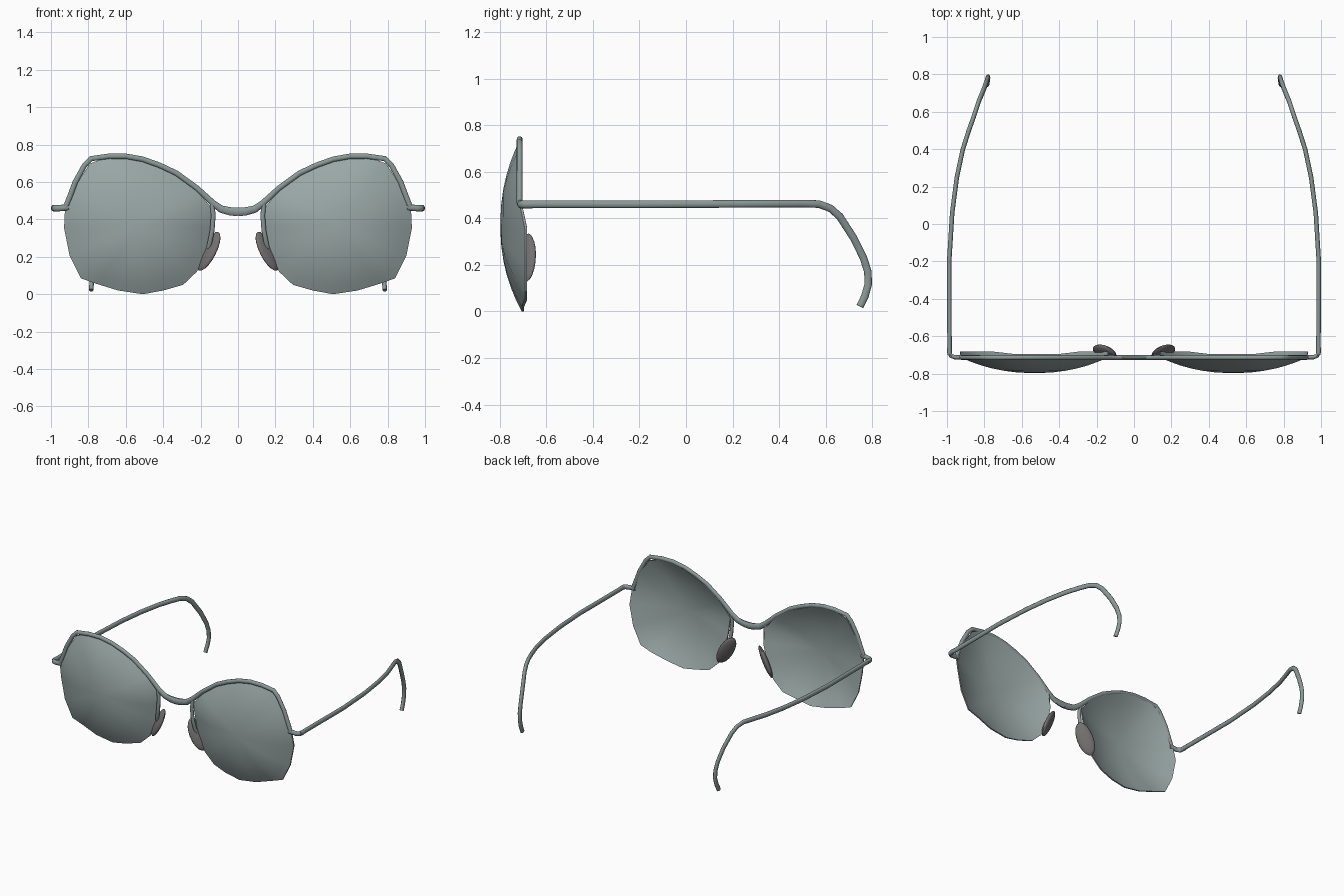
import bpy, bmesh, math
from mathutils import Vector, Matrix

if "Cube" in bpy.data.objects:
    bpy.data.objects.remove(bpy.data.objects["Cube"])


def material(name, rgb):
    m = bpy.data.materials.new(name)
    m.diffuse_color = (*rgb, 1)
    m.use_nodes = True
    m.node_tree.nodes["Principled BSDF"].inputs["Base Color"].default_value = m.diffuse_color
    return m


LENS = material("grey green lens", (0.32, 0.39, 0.38))
METAL = material("grey metal", (0.26, 0.32, 0.31))
PAD = material("dark pad", (0.17, 0.16, 0.16))


def finish(name, bm, mat, angle=50):
    """Make a smooth object mirrored across x = 0."""
    bmesh.ops.recalc_face_normals(bm, faces=bm.faces)
    me = bpy.data.meshes.new(name)
    bm.to_mesh(me)
    bm.free()
    me.materials.append(mat)
    me.shade_smooth()
    me.set_sharp_from_angle(angle=math.radians(angle))
    ob = bpy.data.objects.new(name, me)
    bpy.context.collection.objects.link(ob)
    mod = ob.modifiers.new("mirror", 'MIRROR')
    mod.use_clip = True
    mod.merge_threshold = 0.0005
    return ob


def loft(name, rings, mat, cap_start=True, angle=50):
    bm = bmesh.new()
    vs = [[bm.verts.new(p) for p in r] for r in rings]
    n = len(vs[0])
    for a, b in zip(vs, vs[1:]):
        for i in range(n):
            j = (i + 1) % n
            bm.faces.new((a[i], a[j], b[j], b[i]))
    if cap_start:
        bm.faces.new(vs[0])
    bm.faces.new(vs[-1])
    return finish(name, bm, mat, angle)


def tube(name, pts, ref, ra, rb, mat, cap_start=True, sides=10, swell=()):
    """Sweep an oval: ra is the half width along ref, rb across it."""
    pts = [Vector(p) for p in pts]
    rings = []
    for i, p in enumerate(pts):
        t = Vector((0, 0, 0))
        if i > 0:
            t += (p - pts[i - 1]).normalized()
        if i < len(pts) - 1:
            t += (pts[i + 1] - p).normalized()
        t.normalize()
        a = Vector(ref)
        a = (a - t * a.dot(t)).normalized()
        b = t.cross(a)
        k = swell[i] if i < len(swell) else 1
        rings.append([p + a * ra * math.cos(q) + b * rb * k * math.sin(q)
                      for q in (2 * math.pi * s / sides for s in range(sides))])
    return loft(name, rings, mat, cap_start)


# Domed lens: rings shrinking to the centre, front skin then back skin
outline = [(.93, .355), (.90, .205), (.84, .085), (.755, .055), (.64, .02), (.508, 0),
           (.40, .02), (.294, .05), (.22, .12), (.165, .25), (.14, .36), (.14, .46),
           (.22, .555), (.33, .638), (.51, .712), (.60, .73), (.69, .735), (.79, .70),
           (.865, .59), (.925, .46)]
cx, cz = .53, .37


def lens_ring(f, offset):
    ring = []
    for x, z in outline:
        edge = -.714 if z > .45 else (-.692 if z > .04 else -.705)
        y = edge + (-.797 - edge) * (1 - f ** 2.2) + offset
        ring.append((cx + (x - cx) * f, y, cz + (z - cz) * f))
    return ring


steps = [.08, .25, .42, .58, .73, .87, 1]
loft("lens", [lens_ring(f, 0) for f in steps]
     + [lens_ring(f, .01) for f in reversed(steps)], LENS, angle=40)

# Brow wire with the bridge
brow = [(0, .44), (.04, .443), (.09, .455), (.135, .488), (.22, .568), (.33, .648),
        (.42, .69), (.51, .722), (.60, .738), (.69, .738), (.785, .725), (.82, .69),
        (.87, .60), (.90, .52), (.922, .465)]
tube("brow_wire_and_bridge", [(x, -.714, z) for x, z in brow], (0, 1, 0),
     .013, .015, METAL, cap_start=False, swell=(1.6, 1.55, 1.4, 1.2))

# Hinge end piece turning from the front to the temple
tube("end_piece", [(.905, -.714, .465), (.96, -.712, .46), (.98, -.704, .46),
                   (.988, -.685, .46), (.988, -.66, .46)],
     (0, 0, 1), .017, .012, METAL)

# Temple arm with the curved ear hook
tube("temple_arm", [(.986, -.70, .46), (.988, -.2, .46), (.972, .06, .461),
                    (.947, .25, .462), (.915, .40, .463), (.883, .50, .463),
                    (.858, .57, .461), (.842, .62, .443), (.828, .66, .408),
                    (.803, .72, .315), (.788, .762, .23), (.782, .781, .17),
                    (.78, .782, .115), (.782, .768, .065), (.785, .747, .022)],
     (1, 0, 0), .012, .017, METAL)

# Inner wire running down from the bridge to the pad
tube("pad_arm", [(.138, -.714, .485), (.132, -.716, .42), (.138, -.714, .34),
                 (.15, -.708, .28), (.158, -.692, .245)],
     (0, 1, 0), .011, .013, METAL)

# Nose pad: flattened oval facing inward and back
long_axis = Vector((.45, 0, -.89)).normalized()
normal = Vector((-.63, .70, -.32)).normalized()
wide = normal.cross(long_axis).normalized()
rot = Matrix((wide, long_axis, normal)).transposed().to_4x4()
bm = bmesh.new()
bmesh.ops.create_uvsphere(
    bm, u_segments=20, v_segments=10, radius=1,
    matrix=Matrix.Translation((.157, -.685, .23)) @ rot @ Matrix.Diagonal((.054, .116, .02, 1)))
finish("nose_pad", bm, PAD)
